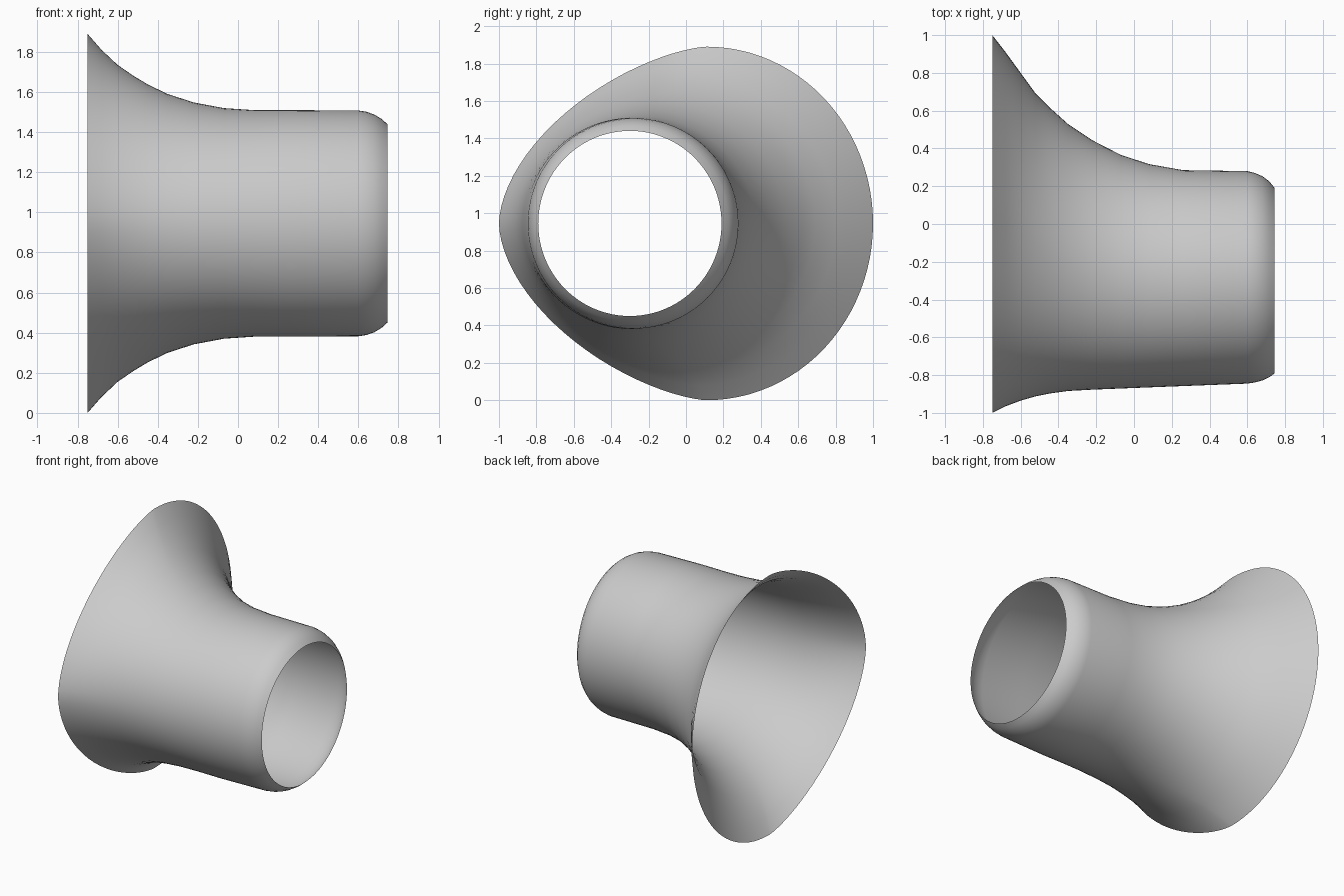
import bpy
import bmesh
from math import sin, cos, pi, copysign

cube = bpy.data.objects.get("Cube")
if cube:
    bpy.data.objects.remove(cube, do_unlink=True)

SEGMENTS = 96
MID_Z = 0.945
NECK_R = 0.565

# Stations along the horn: x, lowest y, highest y, half height
STATIONS = [
    (-0.75, -1.0, 1.0, 0.945), (-0.68, -0.965, 0.91, 0.865),
    (-0.6, -0.935, 0.80, 0.79), (-0.52, -0.912, 0.69, 0.735),
    (-0.45, -0.898, 0.62, 0.693), (-0.35, -0.884, 0.53, 0.645),
    (-0.22, -0.877, 0.443, 0.603), (-0.07, -0.871, 0.366, 0.575),
    (0.08, -0.865, 0.317, 0.565), (0.26, -0.858, 0.285, 0.565),
    (0.6, -0.845, 0.28, 0.563), (0.64, -0.839, 0.27, 0.557),
    (0.68, -0.828, 0.253, 0.543), (0.715, -0.812, 0.227, 0.522),
    (0.745, -0.79, 0.19, 0.495),
]


def power(value, exponent):
    return copysign(abs(value) ** exponent, value)


def ring(bm, x, low, high, half):
    """Egg-shaped section that turns circular as the flare fades out."""
    flare = max(0.0, (half - NECK_R) / (MID_Z - NECK_R))
    centre = (low + high) / 2 + 0.11 * flare
    verts = []
    for i in range(SEGMENTS):
        c, s = cos(2 * pi * i / SEGMENTS), sin(2 * pi * i / SEGMENTS)
        if c >= 0:
            y, z = centre + (high - centre) * c, half * s
        else:
            y = centre + (centre - low) * power(c, 2 / (2 - 0.5 * flare))
            z = half * power(s, 2 / (2 - 0.25 * flare))
        verts.append(bm.verts.new((x, y, MID_Z + z)))
    return verts


# Open thin shell lofted through the sections
bm = bmesh.new()
rings = [ring(bm, *station) for station in STATIONS]
for a, b in zip(rings, rings[1:]):
    for i in range(SEGMENTS):
        j = (i + 1) % SEGMENTS
        bm.faces.new((a[i], a[j], b[j], b[i])).smooth = True
bmesh.ops.recalc_face_normals(bm, faces=bm.faces)
mesh = bpy.data.meshes.new("flared_tube")
bm.to_mesh(mesh)
bm.free()

# Plain grey finish
grey = bpy.data.materials.new("light_grey")
grey.use_nodes = True
colour = (0.6, 0.6, 0.6, 1)
grey.diffuse_color = colour
grey.node_tree.nodes["Principled BSDF"].inputs["Base Color"].default_value = colour
mesh.materials.append(grey)

tube = bpy.data.objects.new("flared_tube", mesh)
bpy.context.collection.objects.link(tube)
